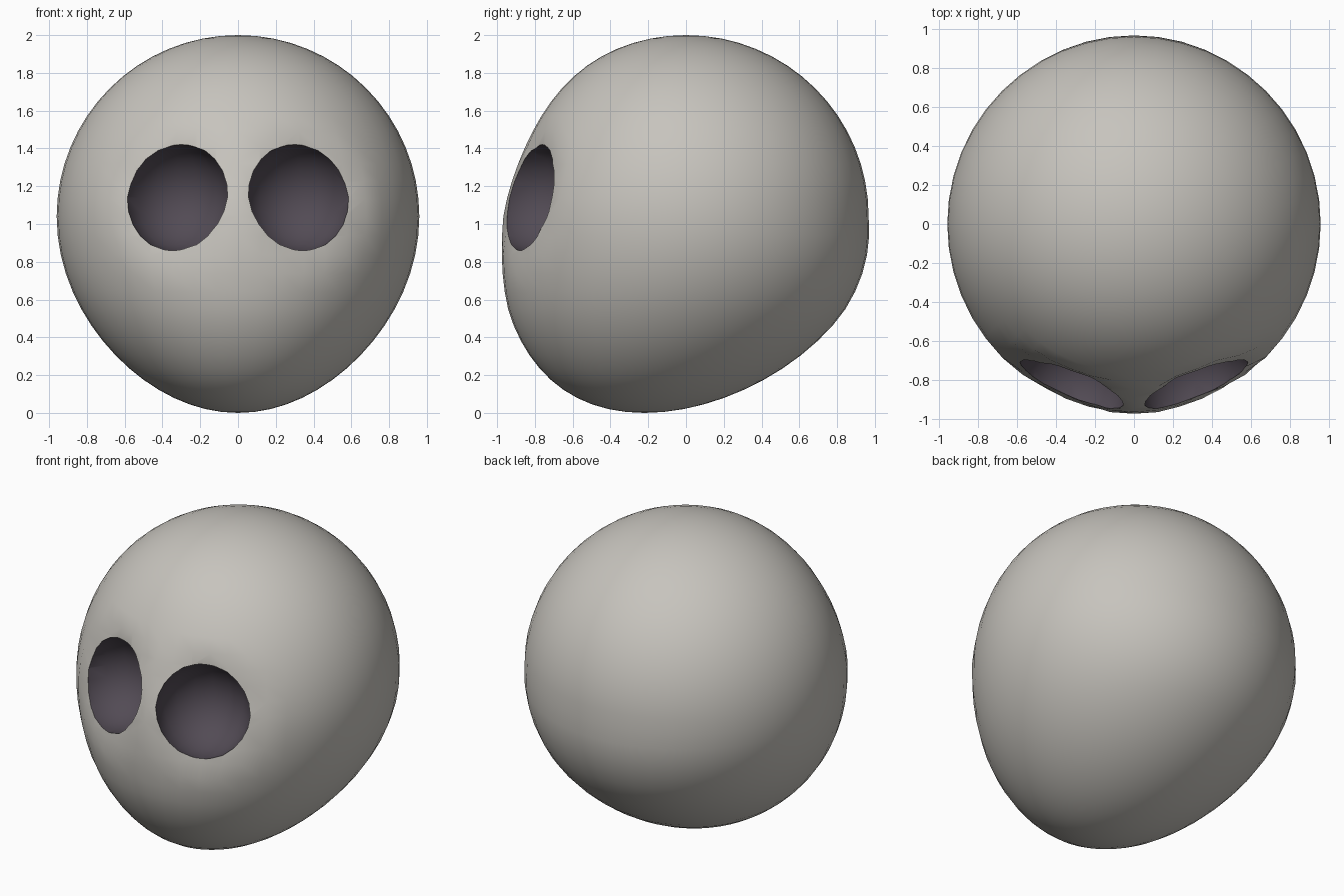
import bpy, math
from mathutils import Vector

if "Cube" in bpy.data.objects:
    bpy.data.objects.remove(bpy.data.objects["Cube"])

dark = bpy.data.materials.new("socket_dark")
dark.diffuse_color = (0.085, 0.07, 0.09, 1)
dark.use_nodes = True
dark.node_tree.nodes["Principled BSDF"].inputs["Base Color"].default_value = dark.diffuse_color

EYES = [Vector((s * 0.32, -0.82, 1.14)) for s in (-1, 1)]
R = 0.288

# Head: sphere whose lower half slides forward into a rounded jaw
bpy.ops.mesh.primitive_uv_sphere_add(segments=48, ring_count=32)
head = bpy.context.object
head.name = "head"
for v in head.data.vertices:
    x, y, s = v.co
    if s < 0:
        v.co = (x * 0.96 * (1 - 0.09 * s * s),
                y * 0.967 * (1 + 0.05 * min(1, -2 * s)) - 0.22 * s * s,
                1.04 + 1.04 * s)
    else:
        flat = 0.05 * math.sin(math.pi * s) if y < 0 else 0
        v.co = (x * 0.96, y * 0.967 * (1 - flat), 1.04 + 0.96 * s)
    # shallow dent around each eye, leaving the bridge between them
    for e in EYES:
        d = (v.co - e).length
        t = max(0, min(1, (0.38 - d) / 0.10)) * min(1, max(0, abs(v.co.x) - 0.06) / 0.12)
        inward = Vector((e.x, e.y, 0.1)).normalized()
        v.co -= inward * 0.035 * t * t * (3 - 2 * t)

# Eye sockets: dark rounded hollows
for e in EYES:
    bpy.ops.mesh.primitive_uv_sphere_add(segments=16, ring_count=12, radius=R, location=e)
    cutter = bpy.context.object
    cutter.name = "socket_cutter"
    cutter.data.materials.append(dark)
    if not head.data.materials:
        bone = bpy.data.materials.new("bone")
        bone.diffuse_color = (0.57, 0.55, 0.51, 1)
        bone.use_nodes = True
        bone.node_tree.nodes["Principled BSDF"].inputs["Base Color"].default_value = bone.diffuse_color
        head.data.materials.append(bone)
    mod = head.modifiers.new("socket", 'BOOLEAN')
    mod.operation = 'DIFFERENCE'
    mod.solver = 'EXACT'
    mod.material_mode = 'TRANSFER'
    mod.object = cutter
    bpy.context.view_layer.objects.active = head
    bpy.ops.object.modifier_apply(modifier=mod.name)
    bpy.data.objects.remove(cutter)

bpy.ops.object.select_all(action='DESELECT')
head.select_set(True)
bpy.context.view_layer.objects.active = head
bpy.ops.object.shade_smooth_by_angle(angle=math.radians(35))
